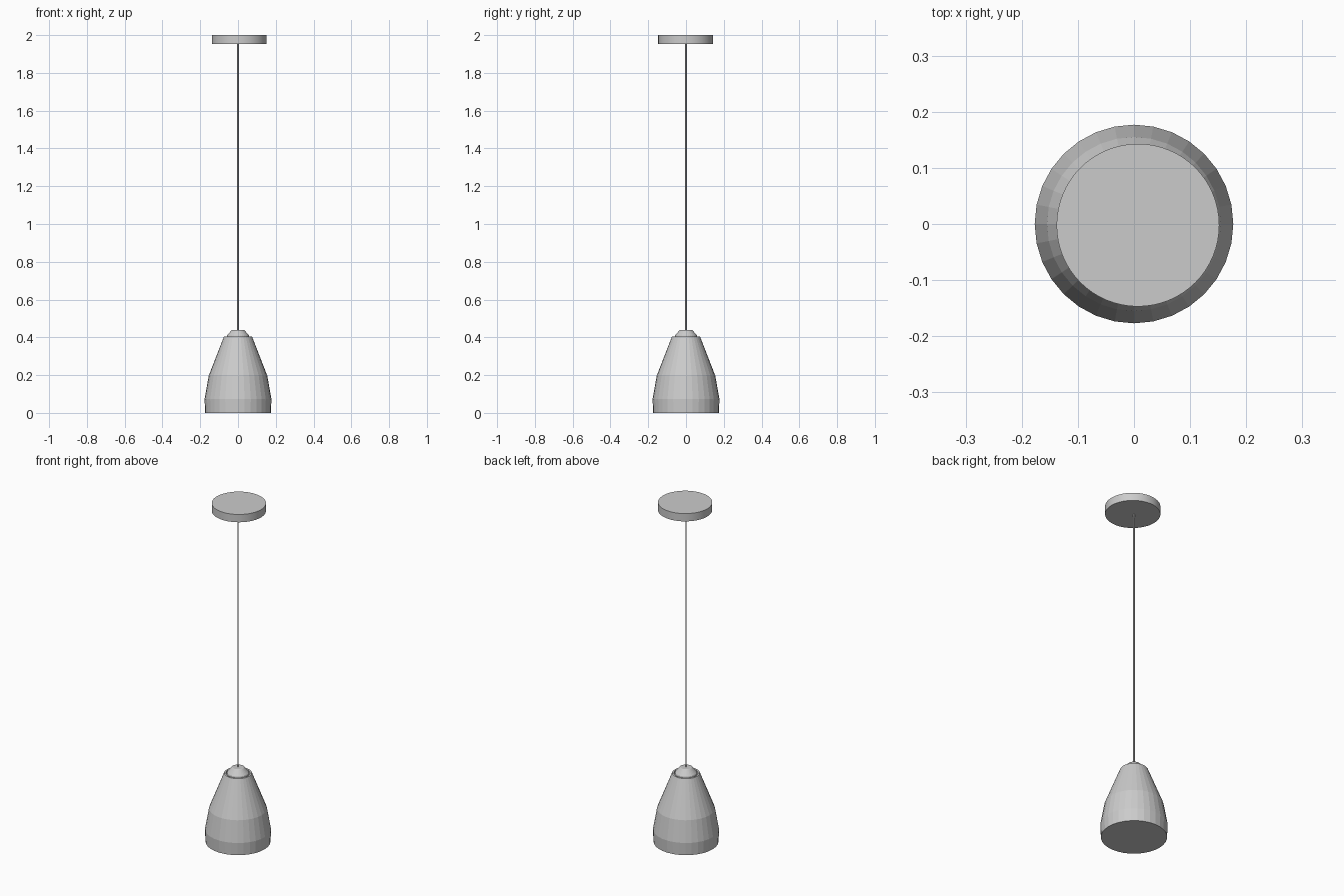
import bpy, bmesh, math

if "Cube" in bpy.data.objects:
    bpy.data.objects.remove(bpy.data.objects["Cube"])

def lathe(name, profile, segments=32, centre=(0, 0)):
    """Revolve (radius, z) points about z, closing both ends."""
    bm = bmesh.new()
    rings = []
    for r, z in profile:
        ring = []
        for i in range(segments):
            a = 2 * math.pi * i / segments
            ring.append(bm.verts.new((centre[0] + r * math.cos(a),
                                      centre[1] + r * math.sin(a), z)))
        rings.append(ring)
    for lower, upper in zip(rings, rings[1:]):
        for i in range(segments):
            j = (i + 1) % segments
            bm.faces.new((lower[i], lower[j], upper[j], upper[i]))
    bm.faces.new(rings[0][::-1])
    bm.faces.new(rings[-1])
    mesh = bpy.data.meshes.new(name)
    bm.to_mesh(mesh)
    bm.free()
    obj = bpy.data.objects.new(name, mesh)
    bpy.context.collection.objects.link(obj)
    return obj

# Tapered bell shade with a closed base and a narrow rim at the top
lathe("shade", [(0.174, 0), (0.177, 0.073), (0.155, 0.197), (0.074, 0.405),
                (0.065, 0.405), (0.062, 0.398)])

# Conical cap where the cord enters the shade
lathe("shade_cap", [(0.06, 0.398), (0.058, 0.41), (0.034, 0.438), (0.03, 0.44)])

# Thin hanging cord
lathe("cord", [(0.004, 0.435), (0.004, 1.96)], 12)

# Ceiling canopy, very slightly off centre
canopy = lathe("ceiling_canopy", [(0.145, 1.954), (0.145, 2.0)], 64, (0.007, -0.002))
bpy.context.view_layer.objects.active = canopy
canopy.select_set(True)
bpy.ops.object.shade_smooth_by_angle(angle=math.radians(30))
